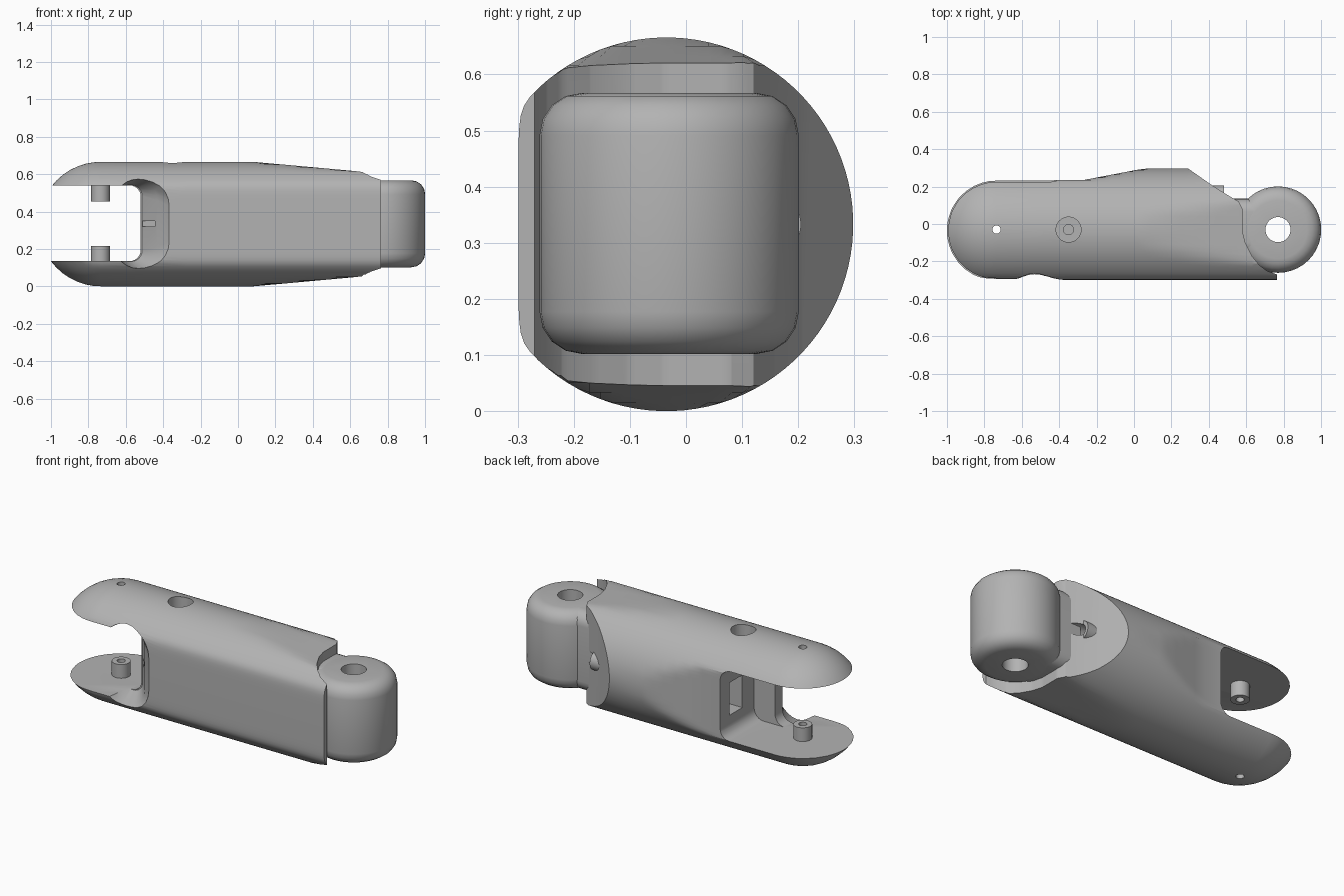
import bpy, bmesh, math
from mathutils import Vector

old = bpy.data.objects.get("Cube")
if old:
    bpy.data.objects.remove(old, do_unlink=True)

grey = bpy.data.materials.new("grey plastic")
grey.use_nodes = True
grey.diffuse_color = (0.45, 0.45, 0.45, 1)
grey.node_tree.nodes["Principled BSDF"].inputs["Base Color"].default_value = (0.45, 0.45, 0.45, 1)

CY, CZ, R = -0.035, 0.333, 0.333      # axis and radius of the tubular body
DOME_X = -0.733                       # centre of the domed end
HINGE = (0.77, -0.03)                 # knuckle hinge centre in plan


def loft(name, rings):
    """Skin equal-length rings of points and cap both ends."""
    bm = bmesh.new()
    vs = [[bm.verts.new(p) for p in ring] for ring in rings]
    n = len(vs[0])
    for a, b in zip(vs, vs[1:]):
        for i in range(n):
            bm.faces.new((a[i], a[(i + 1) % n], b[(i + 1) % n], b[i]))
    bm.faces.new(vs[0])
    bm.faces.new(vs[-1])
    bmesh.ops.recalc_face_normals(bm, faces=bm.faces)
    me = bpy.data.meshes.new(name)
    bm.to_mesh(me)
    bm.free()
    ob = bpy.data.objects.new(name, me)
    bpy.context.collection.objects.link(ob)
    me.materials.append(grey)
    return ob


def rounded_rect(u0, u1, z0, z1, r):
    pts = []
    for cu, cz, a0 in ((u1 - r, z1 - r, 0), (u0 + r, z1 - r, 90),
                       (u0 + r, z0 + r, 180), (u1 - r, z0 + r, 270)):
        for k in range(7):
            a = math.radians(a0 + 15 * k)
            pts.append((cu + r * math.cos(a), cz + r * math.sin(a)))
    return pts


def across(y, *rect):
    """Rounded rectangle in the xz plane at depth y."""
    return [(x, y, z) for x, z in rounded_rect(*rect)]


def along(x, *rect):
    """Rounded rectangle in the yz plane at station x."""
    return [(x, y, z) for y, z in rounded_rect(*rect)]


def prism(name, plan, z0, z1):
    return loft(name, [[(x, y, z) for x, y in plan] for z in (z0, z1)])


def circle(cx, cy, z, r, n=40):
    return [(cx + r * math.cos(2 * math.pi * i / n), cy + r * math.sin(2 * math.pi * i / n), z)
            for i in range(n)]


def rod_z(name, x, y, z0, z1, r):
    return loft(name, [circle(x, y, z, r) for z in (z0, z1)])


def rod_x(name, x0, x1, y, z, r):
    return loft(name, [[(x, y + p, z + q) for p, q, _ in circle(0, 0, 0, r)] for x in (x0, x1)])


def box(name, x0, x1, y0, y1, z0, z1):
    return prism(name, [(x0, y0), (x1, y0), (x1, y1), (x0, y1)], z0, z1)


def cut(ob, *cutters):
    for c in cutters:
        c.hide_render = True
        m = ob.modifiers.new("cut", 'BOOLEAN')
        m.operation, m.solver, m.object = 'DIFFERENCE', 'EXACT', c
        bpy.context.view_layer.objects.active = ob
        bpy.ops.object.modifier_apply(modifier=m.name)
        bpy.data.objects.remove(c, do_unlink=True)


def ramp(x, pts):
    if x <= pts[0][0]:
        return pts[0][1]
    for (xa, a), (xb, b) in zip(pts, pts[1:]):
        if x <= xb:
            return a + (b - a) * (x - xa) / (xb - xa)
    return pts[-1][1]


# Body: round tube with a domed end, softly flattened front and tapered far end
def section(x):
    r = R if x >= DOME_X else math.sqrt(R * R - (x - DOME_X) ** 2)
    back = ramp(x, [(-0.27, 0.235), (0.07, 0.30)])
    half = ramp(x, [(0.08, R), (0.63, 0.283), (0.8, 0.262)])
    ring = []
    for i in range(96):
        t = 2 * math.pi * (i + 0.5) / 96
        y = CY + r * math.cos(t)
        if y < -0.27:
            y = -0.27 - 0.029 * math.tanh((-0.27 - y) / 0.029)
        ring.append((x, min(y, back), CZ + min(max(r * math.sin(t), -half), half)))
    return ring


dome = [DOME_X - R * math.sin(math.radians(a)) for a in (86, 78, 70, 62, 54, 46, 38, 30, 22, 14, 7)]
body = loft("body", [section(x) for x in dome + [
    DOME_X, -0.5, -0.27, -0.2, -0.12, -0.05, 0.02, 0.08, 0.25, 0.45, 0.63, 0.765]])

# Fork slot, deeper at the back, and the slanted scoop at the front
cut(body,
    loft("slot_front_cutter", [across(y, -1.3, -0.52, 0.135, 0.54, 0.06) for y in (-0.5, -0.05)]),
    loft("slot_back_cutter", [across(y, -1.3, -0.385, 0.135, 0.54, 0.06) for y in (-0.08, 0.5)]),
    loft("scoop_cutter", [across(-0.36, -0.69, -0.33, 0.085, 0.585, 0.17),
                          across(-0.295, -0.67, -0.37, 0.09, 0.58, 0.15),
                          across(-0.25, -0.65, -0.43, 0.1, 0.57, 0.11),
                          across(-0.15, -0.64, -0.512, 0.133, 0.542, 0.06)]))

# Socket cut: slanted back, then a curve hugging the knuckle down to the front lip
socket = [(0.27, 0.31), (0.42, 0.205), (0.5, 0.155), (0.56, 0.12), (0.58, 0.08), (0.58, -0.04),
          (0.595, -0.1), (0.63, -0.17), (0.67, -0.22), (0.71, -0.25), (0.765, -0.27),
          (0.9, -0.27), (0.9, 0.5), (0.27, 0.5)]
cut(body, prism("socket_cutter", socket, -0.2, 0.9))

# Holes, counterbore, wall pocket, key slot and cable bore
cut(body,
    rod_z("pin_hole_cutter", -0.735, -0.03, -0.1, 0.8, 0.022),
    rod_z("counterbore_cutter", -0.35, -0.03, 0.58, 0.8, 0.067),
    rod_z("screw_hole_cutter", -0.35, -0.03, 0.45, 0.8, 0.027),
    box("pocket_cutter", -0.45, -0.2, 0.03, 0.15, 0.24, 0.43),
    box("key_slot_cutter", -0.51, -0.445, -0.4, -0.14, 0.32, 0.35),
    rod_x("cable_cutter", 0.25, 0.8, 0.15, CZ, 0.035))

# Raised ring around the cable bore
boss = rod_x("cable_boss", 0.38, 0.48, 0.15, CZ, 0.055)
cut(boss, rod_x("boss_cutter", 0.3, 0.6, 0.15, CZ, 0.035))

# Knuckle barrel: rounded rims, vertical hinge hole
K0, K1, KR, RIM = 0.102, 0.567, 0.231, 0.075
arc = [math.radians(a) for a in (0, 22.5, 45, 67.5, 90)]
rim = [(KR - RIM + RIM * math.sin(a), RIM - RIM * math.cos(a)) for a in arc]
profile = [(r, K0 + h) for r, h in rim] + [(r, K1 - h) for r, h in reversed(rim)]
knuckle = loft("knuckle", [circle(*HINGE, z, r) for r, z in profile])
cut(knuckle, rod_z("hinge_cutter", *HINGE, -0.1, 0.9, 0.067))

# Neck joining the knuckle to the body
neck = loft("knuckle_neck", [along(x, -0.17, 0.135, K0 + 0.001, K1 - 0.001, 0.07) for x in (0.47, 0.685)])

# Hinge posts inside the fork
parts = [body, boss, knuckle, neck]
for name, z0, z1 in (("lower_post", 0.125, 0.215), ("upper_post", 0.455, 0.55)):
    post = rod_z(name, -0.735, -0.03, z0, z1, 0.05)
    cut(post, rod_z("post_cutter", -0.735, -0.03, -0.1, 0.9, 0.022))
    parts.append(post)

# Smooth shading with sharp edges kept
bpy.ops.object.select_all(action='DESELECT')
for ob in parts:
    ob.select_set(True)
bpy.context.view_layer.objects.active = body
bpy.ops.object.shade_smooth_by_angle(angle=math.radians(30))
